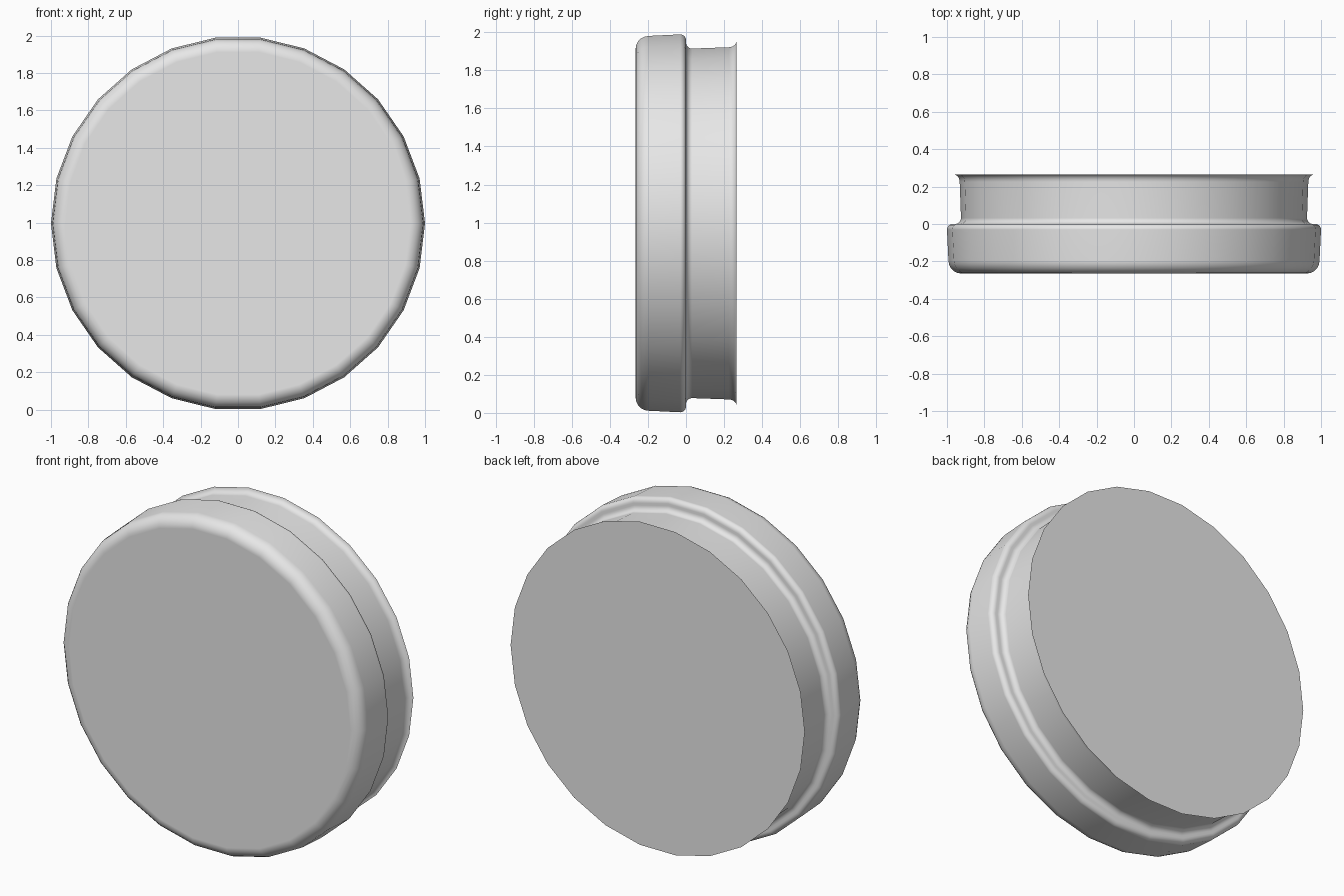
import bpy
import bmesh
from math import cos, sin, pi, radians

SIDES = 26
CENTRE_Z = 0.996

cube = bpy.data.objects.get("Cube")
if cube:
    bpy.data.objects.remove(cube, do_unlink=True)

grey = bpy.data.materials.new("plain grey")
grey.use_nodes = True
colour = (0.8, 0.8, 0.8, 1)
grey.diffuse_color = colour
grey.node_tree.nodes["Principled BSDF"].inputs["Base Color"].default_value = colour


def arc(y, r, ry, rr, start, end, steps=5):
    """Points (y, radius) on an elliptical arc about (y, r), angles in degrees."""
    angles = [radians(start + (end - start) * i / steps) for i in range(steps + 1)]
    return [(y + ry * cos(a), r + rr * sin(a)) for a in angles]


# Side profile from the front cap to the back cap
profile = (
    arc(-0.195, 0.922, 0.07, 0.07, 180, 90)        # rounded front edge
    + arc(-0.03, 0.97, 0.03, 0.03, 90, 0)          # rounded shoulder
    + arc(0.032, 0.957, 0.032, 0.032, 180, 270)    # fillet into the neck
    + arc(0.225, 0.965, 0.04, 0.033, 270, 360)     # flared back lip
)

# Disc body: rings of the profile joined around the y axis
bm = bmesh.new()
rings = []
for y, r in profile:
    rings.append([bm.verts.new((r * cos(2 * pi * i / SIDES), y,
                                CENTRE_Z + r * sin(2 * pi * i / SIDES)))
                  for i in range(SIDES)])
for a, b in zip(rings, rings[1:]):
    for i in range(SIDES):
        j = (i + 1) % SIDES
        bm.faces.new((a[i], a[j], b[j], b[i]))
bm.faces.new(rings[0])
bm.faces.new(rings[-1])
bmesh.ops.recalc_face_normals(bm, faces=bm.faces)

mesh = bpy.data.meshes.new("stepped_disc")
bm.to_mesh(mesh)
bm.free()
mesh.materials.append(grey)
disc = bpy.data.objects.new("stepped_disc", mesh)
bpy.context.collection.objects.link(disc)

# Smooth sides with flat caps
bpy.ops.object.select_all(action="DESELECT")
disc.select_set(True)
bpy.context.view_layer.objects.active = disc
bpy.ops.object.shade_smooth_by_angle(angle=radians(40))
weighted = disc.modifiers.new("flat caps", "WEIGHTED_NORMAL")
weighted.keep_sharp = True
